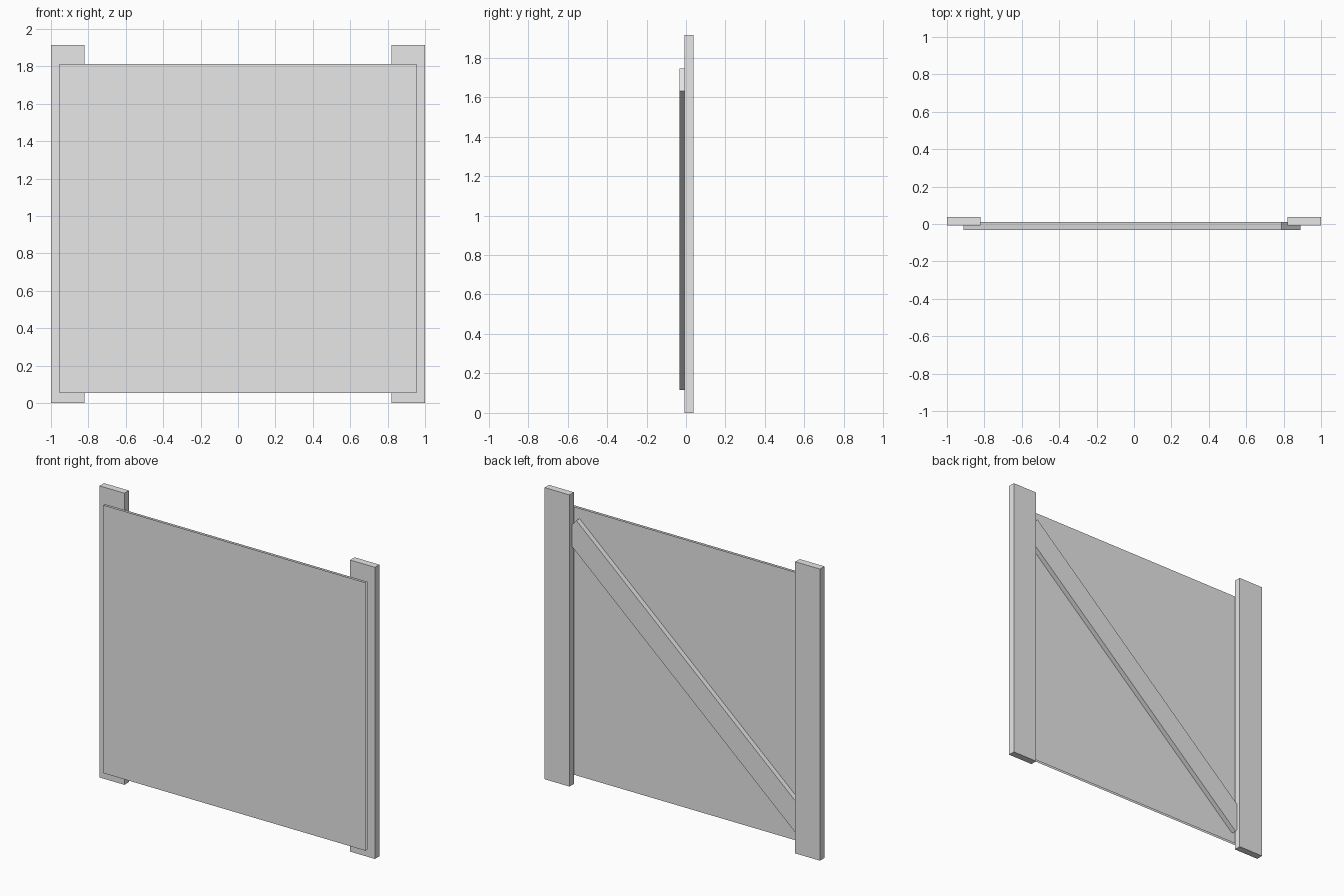
import bpy
import bmesh
from math import atan2
from mathutils import Matrix, Vector

cube = bpy.data.objects.get("Cube")
if cube:
    bpy.data.objects.remove(cube, do_unlink=True)

grey = bpy.data.materials.new("plain_grey")
grey.use_nodes = True
colour = (0.8, 0.8, 0.8, 1)
grey.diffuse_color = colour
grey.node_tree.nodes["Principled BSDF"].inputs["Base Color"].default_value = colour


def box(name, size, centre, angle=0, open_rim=False):
    """Box turned about y; open_rim keeps only the front and back sheets."""
    bm = bmesh.new()
    bmesh.ops.create_cube(bm, size=1)
    if open_rim:
        rim = [f for f in bm.faces if abs(f.normal.y) < 0.5]
        bmesh.ops.delete(bm, geom=rim, context="FACES")
    bm.transform(Matrix.Diagonal((*size, 1)))
    mesh = bpy.data.meshes.new(name)
    bm.to_mesh(mesh)
    bm.free()
    mesh.materials.append(grey)
    obj = bpy.data.objects.new(name, mesh)
    obj.location = centre
    obj.rotation_euler.y = angle
    bpy.context.collection.objects.link(obj)
    return obj


# Upright posts
for side, sign in (("left", 1), ("right", -1)):
    box(side + "_post", (0.18, 0.046, 1.915), (sign * 0.91, 0.015, 0.9575))

# Front and back skins of the panel
box("panel", (1.91, 0.017, 1.76), (0, -0.0295, 0.933), open_rim=True)

# Diagonal brace across the back, high on the left
low, high = Vector((-0.86, 0.175)), Vector((0.84, 1.688))
run = high - low
mid = (low + high) / 2
box("diagonal_brace", (run.length, 0.045, 0.155), (mid.x, -0.0105, mid.y),
    angle=-atan2(run.y, run.x))
